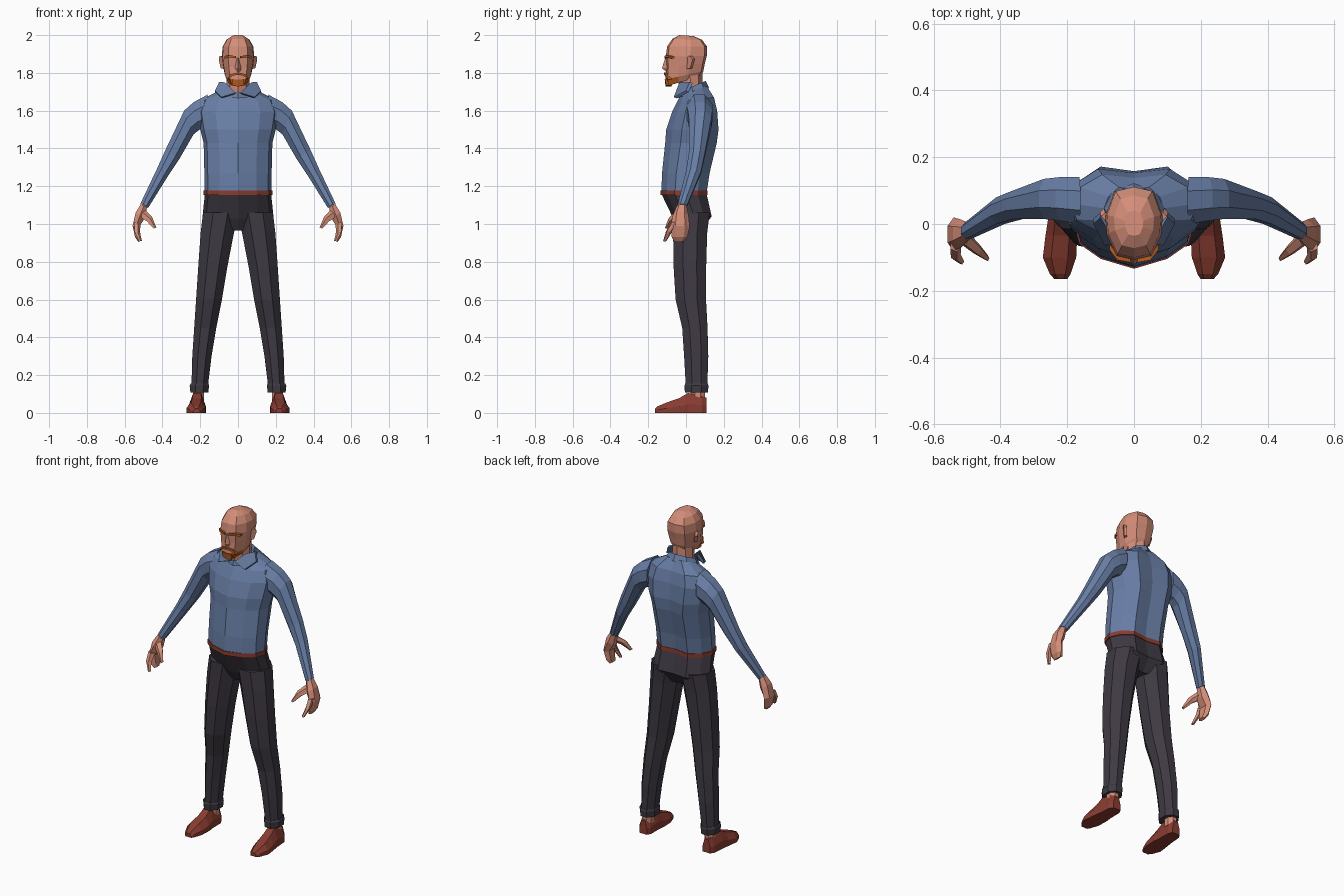
import bpy, bmesh, math
from mathutils import Vector


def material(name, rgb):
    m = bpy.data.materials.new(name)
    m.diffuse_color = (*rgb, 1)
    return m


SKIN = material("skin", (0.66, 0.27, 0.19))
SHIRT = material("blue shirt", (0.14, 0.21, 0.38))
TROUSER = material("dark trousers", (0.05, 0.042, 0.056))
LEATHER = material("brown leather", (0.25, 0.045, 0.03))
HAIR = material("orange hair", (0.48, 0.11, 0.015))


def loft(name, rings, mat, mirror=False, caps=True):
    """Skin a list of equal-length rings of points, flat shaded."""
    bm = bmesh.new()
    vs = [[bm.verts.new(p) for p in r] for r in rings]
    n = len(rings[0])
    for a, b in zip(vs, vs[1:]):
        for i in range(n):
            j = (i + 1) % n
            bm.faces.new((a[i], a[j], b[j], b[i]))
    if caps:
        bm.faces.new(vs[0])
        bm.faces.new(vs[-1])
    bmesh.ops.recalc_face_normals(bm, faces=bm.faces)
    me = bpy.data.meshes.new(name)
    bm.to_mesh(me)
    bm.free()
    me.materials.append(mat)
    ob = bpy.data.objects.new(name, me)
    bpy.context.collection.objects.link(ob)
    if mirror:
        ob.modifiers.new("mirror", 'MIRROR').use_mirror_merge = False
    return ob


def section(tmpl, zf, zb, w, yf, yb):
    """Symmetric body cross-section; height runs from zf (front) to zb (back)."""
    half = [(fx * w, yf + fy * (yb - yf), zf + fy * (zb - zf)) for fx, fy in tmpl]
    return half + [(-x, y, z) for x, y, z in half[-2:0:-1]]


def tube(ox, oz, ix, iz, y0, y1, n=8):
    """Limb ring spanning outer point to inner point in xz, and y0 to y1."""
    c = Vector(((ox + ix) / 2, (y0 + y1) / 2, (oz + iz) / 2))
    a = Vector(((ox - ix) / 2, 0, (oz - iz) / 2))
    b = Vector((0, (y1 - y0) / 2, 0))
    k = 1 / math.cos(math.pi / n)
    angles = [math.tau * (i + 0.5) / n for i in range(n)]
    return [c + k * (a * math.cos(t) + b * math.sin(t)) for t in angles]


def slab(name, pts, shift, mat, mirror=True):
    return loft(name, [pts, [tuple(Vector(p) + Vector(shift)) for p in pts]], mat, mirror)


BODY = [(0, 0), (.55, .12), (.9, .3), (1, .55), (.85, .8), (.5, 1), (0, .95)]
HEAD = [(0, 0), (.6, .05), (.95, .34), (1, .6), (.68, .94), (0, 1)]
ROUND = [(0, 0), (.7, .15), (1, .5), (.7, .85), (0, 1)]

# Shirt body, sleeves
loft("shirt_body", [section(BODY, *r) for r in [
    (1.17, 1.17, .177, -.13, .11), (1.27, 1.27, .178, -.127, .125),
    (1.43, 1.43, .182, -.11, .163), (1.50, 1.50, .20, -.105, .172),
    (1.59, 1.60, .215, -.075, .165), (1.65, 1.67, .19, -.045, .148),
    (1.685, 1.73, .09, -.03, .11)]], SHIRT)
loft("sleeve", [tube(*r) for r in [
    (.16, 1.685, .17, 1.51, .0, .14), (.235, 1.645, .203, 1.50, .01, .14),
    (.285, 1.60, .235, 1.475, .015, .135), (.385, 1.39, .31, 1.345, .015, .10),
    (.43, 1.29, .37, 1.255, .0, .08), (.518, 1.105, .476, 1.085, -.045, .005)]],
    SHIRT, True)

# Collar band and folded flaps
loft("collar_band", [section(ROUND, *r) for r in [
    (1.665, 1.72, .105, -.05, .122), (1.695, 1.758, .083, -.043, .105),
    (1.665, 1.71, .066, -.03, .09)]], SHIRT, caps=False)
slab("collar_flap", [(.012, -.05, 1.695), (.07, -.035, 1.75), (.10, .02, 1.752),
                     (.122, .0, 1.705), (.088, -.065, 1.672)], (0, .015, -.006), SHIRT)

# Belt and trousers
loft("belt", [section(BODY, z, z, .182, -.134, .114) for z in (1.153, 1.178)], LEATHER)
loft("trouser_hips", [section(BODY, *r) for r in [
    (1.155, 1.155, .176, -.128, .11), (1.03, 1.04, .188, -.068, .136),
    (.965, .965, .07, -.03, .08)]], TROUSER)
loft("trouser_leg", [tube(ox, z, ix, z, y0, y1) for z, ox, ix, y0, y1 in [
    (1.06, .185, .0, -.07, .125), (.95, .198, .022, -.068, .112),
    (.78, .21, .055, -.066, .107), (.6, .222, .085, -.055, .106),
    (.45, .232, .115, -.02, .114), (.3, .242, .14, -.01, .118),
    (.12, .247, .162, .0, .112)]], TROUSER, True)
loft("trouser_cuff", [tube(ox, z, ix, z, y0, y1) for z, ox, ix, y0, y1 in [
    (.155, .25, .157, -.004, .115), (.145, .256, .153, -.008, .119),
    (.108, .252, .157, -.006, .116)]], TROUSER, True)

# Ankles and shoes
loft("ankle", [tube(.238, z, .18, z, .025, .1) for z in (.06, .125)], SKIN, True)


def shoe_ring(y, i, o, h):
    m, d = (i + o) / 2, (o - i) / 2
    return [(i, y, 0), (o, y, 0), (o, y, h * .45), (m + d * .5, y, h),
            (m - d * .5, y, h), (i, y, h * .45)]


loft("shoe", [shoe_ring(*r) for r in [
    (.108, .188, .238, .08), (.085, .176, .252, .09), (.01, .175, .258, .105),
    (-.035, .17, .265, .078), (-.10, .173, .273, .056), (-.15, .19, .252, .035),
    (-.165, .2, .238, .022)]], LEATHER, True)

# Hands: palm with joined fingers, index finger, thumb
loft("palm", [tube(*r, n=6) for r in [
    (.512, 1.11, .48, 1.095, -.043, .0), (.542, 1.06, .495, 1.03, -.065, .008),
    (.558, .99, .522, .985, -.075, .013), (.545, .93, .515, .935, -.07, .003),
    (.528, .905, .512, .912, -.06, -.015)]], SKIN, True)
loft("index_finger", [tube(*r, n=5) for r in [
    (.55, 1.01, .52, 1.0, -.08, -.04), (.548, .96, .522, .955, -.105, -.078),
    (.524, .908, .51, .91, -.12, -.105)]], SKIN, True)
loft("thumb", [tube(*r, n=5) for r in [
    (.525, 1.04, .495, 1.07, -.06, -.02), (.483, 1.015, .458, 1.035, -.09, -.06),
    (.445, .975, .434, .982, -.11, -.095)]], SKIN, True)

# Neck and head, jaw faces at the front coloured as beard
loft("neck", [section(ROUND, *r) for r in [
    (1.66, 1.68, .064, -.03, .085), (1.78, 1.82, .06, -.045, .087)]], SKIN)
head = loft("head", [section(HEAD, *r) for r in [
    (1.73, 1.785, .054, -.1, .08), (1.765, 1.81, .07, -.108, .092),
    (1.83, 1.85, .08, -.104, .1), (1.885, 1.89, .086, -.107, .11),
    (1.94, 1.94, .081, -.1, .111), (1.98, 1.975, .06, -.072, .085),
    (2.0, 1.995, .028, -.035, .04)]], SKIN)
head.data.materials.append(HAIR)
for f in head.data.polygons:
    if f.center.z < 1.77 and f.center.y < -.05:
        f.material_index = 1

# Face details
loft("nose", [[(-w, -.095, z), (0, y, z), (w, -.095, z)] for z, w, y in [
    (1.88, .012, -.11), (1.825, .02, -.127), (1.808, .018, -.108)]], SKIN)
slab("ear", [(.075, .0, 1.885), (.098, .022, 1.89), (.102, .035, 1.87),
             (.092, .022, 1.825), (.072, .0, 1.82)], (-.012, .012, 0), SKIN)
slab("eyebrow", [(.01, -.115, 1.877), (.05, -.108, 1.882), (.072, -.078, 1.874),
                 (.073, -.078, 1.885), (.05, -.108, 1.895), (.01, -.115, 1.888)],
     (0, .018, 0), HAIR)
slab("moustache", [(0, -.117, 1.803), (.04, -.109, 1.793), (.055, -.094, 1.765),
                   (.042, -.107, 1.77), (.03, -.111, 1.785), (0, -.117, 1.79)],
     (0, .02, 0), HAIR)
slab("chin_beard", [(0, -.113, 1.765), (.03, -.11, 1.765), (.032, -.105, 1.735),
                    (0, -.108, 1.727)], (0, .03, 0), HAIR)
